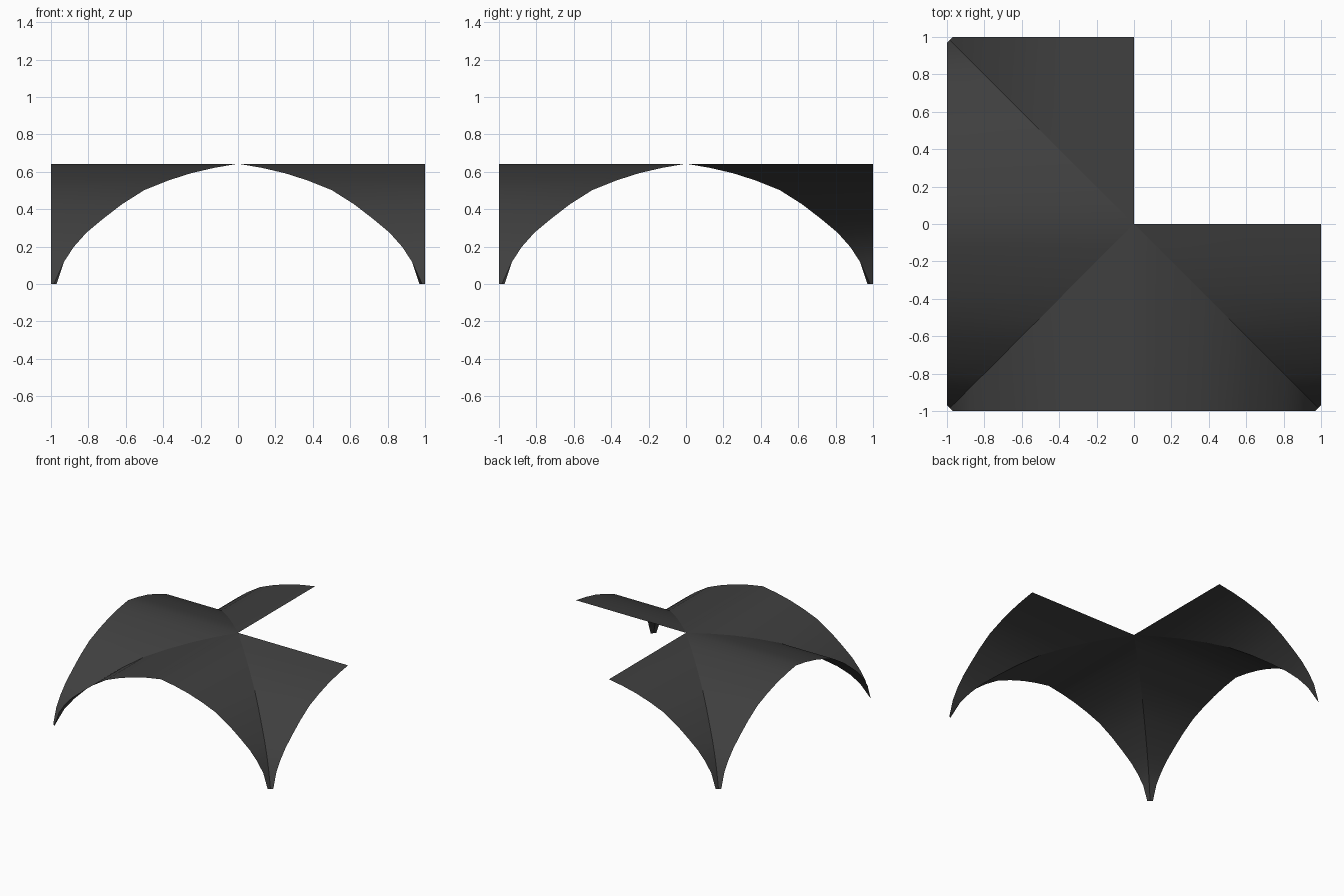
import bpy, bmesh

if "Cube" in bpy.data.objects:
    bpy.data.objects.remove(bpy.data.objects["Cube"])

# Half arch profile (distance from ridge, height), crown to foot
PROFILE = [(0, 0.643), (0.125, 0.622), (0.25, 0.593), (0.375, 0.553), (0.5, 0.503),
           (0.62, 0.427), (0.72, 0.35), (0.81, 0.275), (0.877, 0.2),
           (0.93, 0.12), (0.97, 0.0)]
FOOT = 0.985  # where the groin meets the clipped corner

bm = bmesh.new()


def half_bay(sx, sy, swap):
    """One barrel segment between the groin diagonal and the outer edge."""
    rows = []
    for d, z in PROFILE:
        groin = FOOT if z == 0 else d
        row = []
        for a, b in ((groin, groin), (d, 1.0)):
            if z == 0 and a == groin:
                b = groin
            x, y = (b, a) if swap else (a, b)
            row.append(bm.verts.new((sx * x, sy * y, z)))
        rows.append(row)
    for (a, b), (c, d) in zip(rows, rows[1:]):
        f = bm.faces.new((a, b, d, c))
        f.smooth = True
        f.normal_update()
        if f.normal.z < 0:
            f.normal_flip()


# Three quarters of the groin vault; the back right quarter is open
for sx, sy in ((-1, -1), (1, -1), (-1, 1)):
    for swap in (False, True):
        half_bay(sx, sy, swap)
bmesh.ops.remove_doubles(bm, verts=bm.verts, dist=0.0005)

# Crisp groin creases
for e in bm.edges:
    if all(abs(abs(v.co.x) - abs(v.co.y)) < 1e-4 for v in e.verts):
        e.smooth = False

mesh = bpy.data.meshes.new("groin_vault")
bm.to_mesh(mesh)
bm.free()
vault = bpy.data.objects.new("groin_vault", mesh)
bpy.context.collection.objects.link(vault)

# Dark grey shell
mat = bpy.data.materials.new("dark_grey")
mat.diffuse_color = (0.05, 0.05, 0.05, 1)
mat.use_nodes = True
mat.node_tree.nodes["Principled BSDF"].inputs["Base Color"].default_value = mat.diffuse_color
mesh.materials.append(mat)
